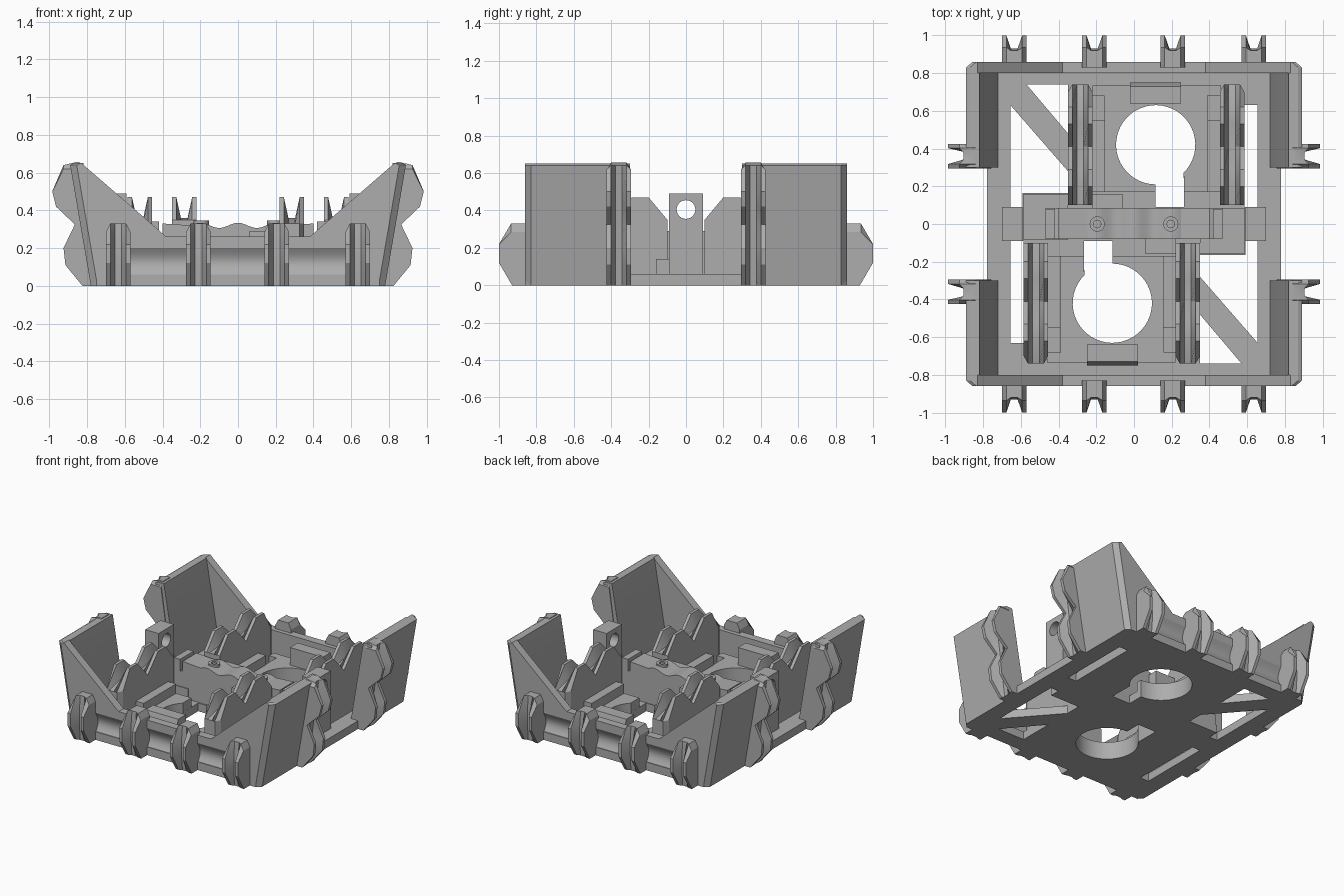
import bpy, bmesh
from math import sin, cos, pi, radians
from mathutils import Vector

cube = bpy.data.objects.get("Cube")
if cube:
    bpy.data.objects.remove(cube, do_unlink=True)

grey = bpy.data.materials.new("plain grey")
grey.use_nodes = True
grey.diffuse_color = (0.42, 0.42, 0.42, 1)
grey.node_tree.nodes["Principled BSDF"].inputs["Base Color"].default_value = grey.diffuse_color

ONE = [(1, 1)]
TURNED = [(1, 1), (-1, -1)]
CORNERS = [(1, 1), (-1, 1), (1, -1), (-1, -1)]
ENDS = [(1, 1), (1, -1)]
SIDES = [(1, 1), (-1, 1)]


def place(name, bm, copies):
    """Make one object per copy, mirrored by the given x and y signs."""
    for sx, sy in copies:
        part = bm.copy()
        for v in part.verts:
            v.co.x *= sx
            v.co.y *= sy
        bmesh.ops.recalc_face_normals(part, faces=part.faces)
        mesh = bpy.data.meshes.new(name)
        part.to_mesh(mesh)
        part.free()
        mesh.shade_smooth()
        mesh.set_sharp_from_angle(angle=radians(22))
        mesh.materials.append(grey)
        bpy.context.collection.objects.link(bpy.data.objects.new(name, mesh))
    bm.free()


def loft(name, sections, copies=ONE):
    """Join equal-length 3D sections into a closed solid."""
    bm = bmesh.new()
    rows = [[bm.verts.new(p) for p in s] for s in sections]
    for a, b in zip(rows, rows[1:]):
        for i in range(len(a)):
            j = (i + 1) % len(a)
            bm.faces.new((a[i], a[j], b[j], b[i]))
    bm.faces.new(rows[0])
    bm.faces.new(rows[-1])
    place(name, bm, copies)


def prism(name, outlines, axis, lo, hi, copies=ONE):
    """Extrude outlines along an axis; inner outlines become holes."""
    curve = bpy.data.curves.new(name, "CURVE")
    curve.dimensions = "2D"
    curve.fill_mode = "BOTH"
    curve.extrude = (hi - lo) / 2
    for pts in outlines:
        s = curve.splines.new("POLY")
        s.points.add(len(pts) - 1)
        for q, (u, v) in zip(s.points, pts):
            q.co = (u, v, 0, 1)
        s.use_cyclic_u = True
    tmp = bpy.data.objects.new(name, curve)
    mesh = bpy.data.meshes.new_from_object(tmp)
    bm = bmesh.new()
    bm.from_mesh(mesh)
    bpy.data.objects.remove(tmp)
    bpy.data.meshes.remove(mesh)
    bpy.data.curves.remove(curve)
    bmesh.ops.remove_doubles(bm, verts=bm.verts, dist=1e-5)
    for v in bm.verts:
        u, w, t = v.co.x, v.co.y, v.co.z + (lo + hi) / 2
        v.co = {"x": (t, u, w), "y": (u, t, w), "z": (u, w, t)}[axis]
    place(name, bm, copies)


def rect(x0, x1, y0, y1):
    return [(x0, y0), (x1, y0), (x1, y1), (x0, y1)]


def circle(x, y, r, n=24, start=0, sweep=2 * pi):
    return [(x + r * cos(start + sweep * i / n), y + r * sin(start + sweep * i / n)) for i in range(n)]


def turn(pts):
    return [(-x, -y) for x, y in pts]


def link(name, outer, inner, clip, to3d, copies):
    """Forked link: two prongs of the outer profile with a groove between."""
    edge = [clip(p) for p in outer]
    steps = [(-0.065, edge), (-0.042, outer), (-0.018, inner), (0.018, inner), (0.042, outer), (0.065, edge)]
    loft(name, [[to3d(t, u, v) for u, v in prof] for t, prof in steps], copies)


# Floor plate with motor wells, side slots and triangular openings
well = circle(0.115, 0.42, 0.21, 40, radians(-45), radians(315))
well += [(0.115, 0.21), (0.115, 0.09), (0.265, 0.09)]
holes = [
    well,
    [(-0.57, 0.74), (-0.35, 0.74), (-0.35, 0.48)],
    [(-0.655, 0.63), (-0.35, 0.28), (-0.35, 0.165), (-0.59, 0.165), (-0.59, 0.09), (-0.655, 0.09)],
    rect(0.585, 0.655, 0.09, 0.63),
]
plate = [(0.78, 0.83), (0.75, 0.86), (-0.75, 0.86), (-0.78, 0.83)]
prism("floor_plate", [plate + turn(plate)] + holes + [turn(h) for h in holes], "z", 0, 0.06)

# End beams with a hollowed outer face
scoop = [(0.86 - 0.03 * sin(pi * i / 10), 0.05 + 0.15 * i / 10) for i in range(11)]
prism("end_beam", [[(0.80, 0), (0.86, 0)] + scoop + [(0.86, 0.26), (0.80, 0.26)]], "x", -0.64, 0.64, ENDS)

# Corner gussets, bevelled at the outer edge
def gusset(y, cut):
    pts = [(0.63, 0), (0.78 - cut, 0), (0.89 - cut, 0.64), (0.87 - cut, 0.65), (0.83, 0.65),
           (0.38, 0.26), (0.63, 0.26)]
    return [(x, y, z) for x, z in pts]


loft("corner_gusset", [gusset(0.80, 0), gusset(0.83, 0), gusset(0.86, 0.035)], CORNERS)

# Leaning side walls
prism("side_wall", [[(0.72, 0), (0.78, 0), (0.89, 0.64), (0.87, 0.65), (0.82, 0.65), (0.72, 0.06)]],
      "y", 0.30, 0.80, CORNERS)

# Forked hooks on both ends
hook = [(0.83, 0), (0.93, 0), (1.0, 0.12), (1.0, 0.22), (0.935, 0.33), (0.83, 0.33)]
hook_core = [(0.83, 0), (0.92, 0), (0.93, 0.12), (0.93, 0.22), (0.92, 0.33), (0.83, 0.33)]
for hx in (-0.635, -0.21, 0.205, 0.635):
    link("end_hook", hook, hook_core, lambda p: (p[0], min(p[1], 0.285)),
         lambda t, u, v: (hx + t, u, v), ENDS)

# Double-lobed forked links on the side wall edges
lobes = [(0.75, 0), (0.825, 0), (0.915, 0.11), (0.925, 0.2), (0.865, 0.325),
         (0.965, 0.42), (0.985, 0.5), (0.925, 0.64), (0.86, 0.655), (0.84, 0.655)]
lobe_core = [(u if i in (0, 9) else min(u, 0.82 + 0.13 * v), v) for i, (u, v) in enumerate(lobes)]
link("side_link", lobes, lobe_core, lambda p: (p[0], min(p[1], 0.62)),
     lambda t, u, v: (u, 0.36 + t, v), CORNERS)

# Double-lobed bearers standing beside each motor well
bearer = [(0.10, 0.03), (0.10, 0.35), (0.20, 0.47), (0.29, 0.47), (0.41, 0.34),
          (0.53, 0.47), (0.62, 0.47), (0.74, 0.33), (0.74, 0.03)]
bearer_core = [(u, min(v, 0.36)) for u, v in bearer]
for bx in (-0.285, 0.52):
    link("bearer", bearer, bearer_core, lambda p: (min(p[0], 0.70), p[1]),
         lambda t, u, v: (bx + t, u, v), TURNED)

# Side posts with a cross hole
prism("side_post", [rect(-0.09, 0.09, 0, 0.49), circle(0, 0.405, 0.05)], "x", 0.59, 0.70, SIDES)

# Central saddle with rippled top
ripple = [(0.25 - i / 48, 0.32 + 0.014 * cos(2 * pi * (0.25 - i / 48) / 0.2)) for i in range(25)]
saddle = [(-0.47, 0.03), (0.47, 0.03), (0.47, 0.24), (0.40, 0.26), (0.40, 0.33)]
prism("centre_saddle", [saddle + ripple + [(-0.40, 0.33), (-0.40, 0.26), (-0.47, 0.24)]], "y", -0.08, 0.085)
prism("saddle_end", [rect(0.42, 0.47, -0.08, 0.08)], "z", 0.06, 0.34, SIDES)
prism("screw_collar", [circle(0.195, 0, 0.04), circle(0.195, 0, 0.02)], "z", 0.32, 0.345, SIDES)
prism("saddle_cheek", [rect(0.06, 0.22, -0.16, -0.08)], "z", 0.06, 0.29, TURNED)
prism("side_step", [rect(0.35, 0.585, -0.16, 0.085)], "z", 0.05, 0.14, TURNED)

# Motor cradle: bored block, corner walls and sloped stop
bore = [(0.325, 0.19), (0.39, 0.19), (0.39, 0.68), (-0.16, 0.68), (-0.16, 0.19), (0.115, 0.19)]
rim = circle(0.115, 0.42, 0.21, 40, radians(-45), radians(315))
prism("motor_cradle", [bore[2:5] + [(-0.16, 0.17), (0.115, 0.17), (0.115, 0.21)] + rim[::-1]
      + [(0.265, 0.17), (0.39, 0.17)]], "z", 0.05, 0.13, TURNED)
prism("cradle_floor", [rect(-0.22, 0.46, 0.68, 0.735)], "z", 0.05, 0.13, TURNED)
for cx in (-0.19, 0.425):
    prism("cradle_side", [rect(cx - 0.035, cx + 0.035, 0.17, 0.55)], "z", 0.05, 0.2, TURNED)
prism("motor_stop", [[(0.64, 0.05), (0.75, 0.05), (0.75, 0.2), (0.73, 0.26), (0.64, 0.26)]],
      "x", -0.02, 0.25, TURNED)
